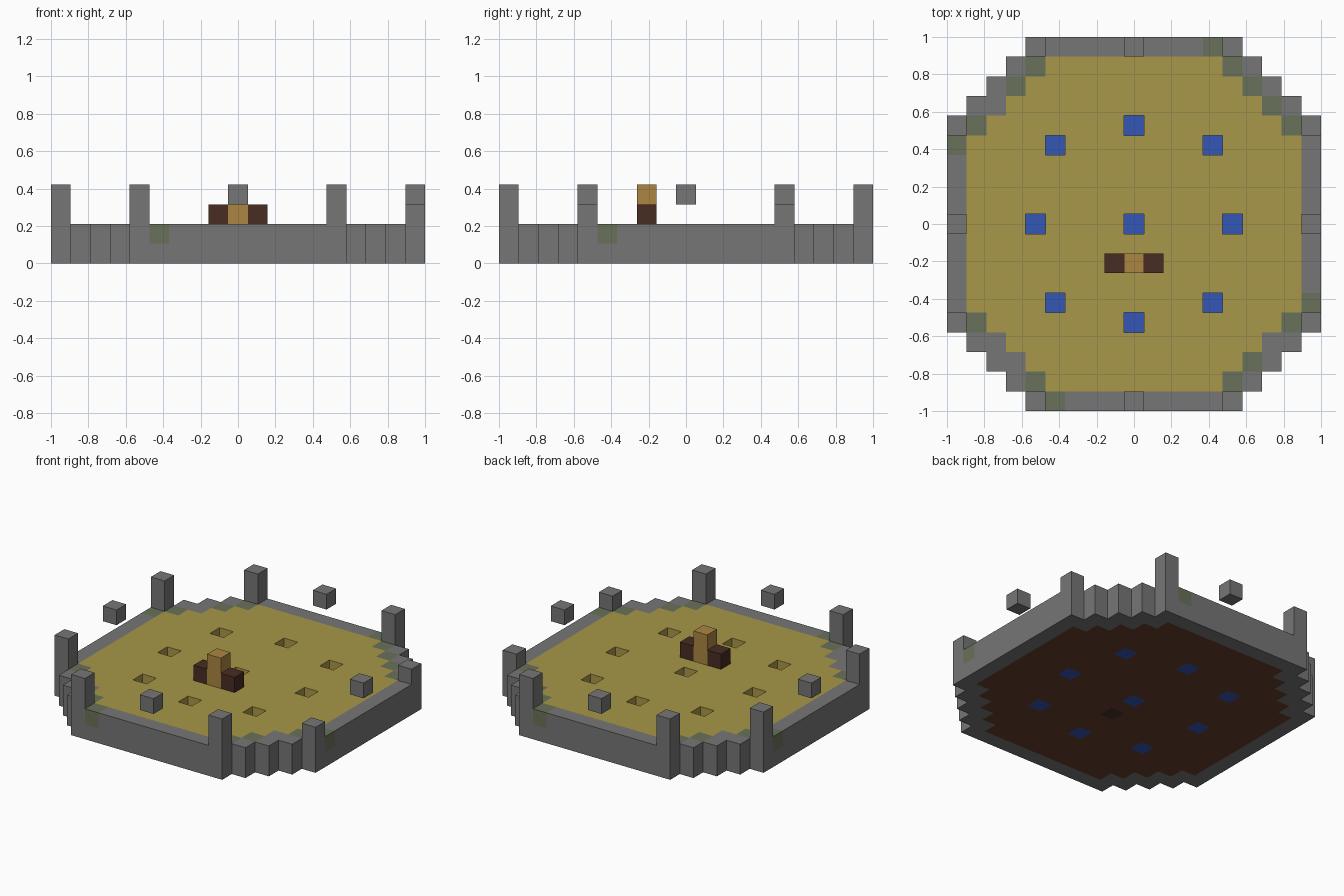
import bpy
import bmesh
import math
from mathutils import Vector

U = 2 / 19  # edge length of one block

cube = bpy.data.objects.get("Cube")
if cube:
    bpy.data.objects.remove(cube, do_unlink=True)


def material(name, rgb):
    """Flat colour given as 8-bit sRGB, stored as linear."""
    lin = [((c / 255 + 0.055) / 1.055) ** 2.4 for c in rgb]
    m = bpy.data.materials.new(name)
    m.use_nodes = True
    m.diffuse_color = (*lin, 1)
    bsdf = m.node_tree.nodes["Principled BSDF"]
    bsdf.inputs["Base Color"].default_value = (*lin, 1)
    bsdf.inputs["Roughness"].default_value = 0.9
    return m


STONE = material("grey stone", (118, 118, 118))
MOSS = material("mossy stone", (105, 113, 90))
SAND = material("sand", (168, 151, 72))
SOIL = material("brown soil", (102, 64, 45))
WATER = material("blue water", (53, 86, 180))
LOG = material("dark wood", (72, 44, 34))
TAN = material("tan wood", (172, 134, 66))


def mirrored(points):
    """All four sign combinations of each grid position."""
    return {(sx * x, sy * y) for x, y in points for sx in (1, -1) for sy in (1, -1)}


def stack(plan, *layers):
    return {(x, y, z) for x, y in plan for z in layers}


# Plan of the stepped ring and of everything inside it
quarter = [(n, 9) for n in range(6)] + [(9, n) for n in range(6)]
quarter += [(5, 8), (6, 8), (6, 7), (7, 7), (7, 6), (8, 6), (8, 5)]
ring = mirrored(quarter)
reach = {y: max(x for x, yy in ring if yy == y) for y in range(-9, 10)}
inside = {(x, y) for y in reach for x in range(-reach[y], reach[y] + 1)} - ring

# Pools sunk in the floor, and the centre figure
pools = mirrored([(0, 0), (5, 0), (0, 5), (4, 4)])
seat = (0, -2)

# Mossy blocks: four by rotation, eight by mirroring, a few strays
moss = {(4, 9), (-9, 4), (-4, -9), (9, -4)} | mirrored([(5, 8), (8, 5)])
moss |= {(-6, 7), (6, 7), (7, 6), (6, -7)}

# Pillars: the two on the +x side are one block shorter
pillar_plan = mirrored([(5, 9), (9, 5)])
pillars = stack(pillar_plan, 2) | stack({p for p in pillar_plan if p[0] != 9}, 3)

parts = [
    ("ring_wall", stack(ring, 0) | stack(ring - moss, 1) | pillars, STONE),
    ("mossy_blocks", stack(moss, 1), MOSS),
    ("floating_blocks", stack(mirrored([(0, 9), (9, 0)]), 3), STONE),
    ("sand_floor", stack(inside - pools, 1), SAND),
    ("soil_base", stack(inside - pools - {seat}, 0), SOIL),
    ("water_pools", stack(pools, 0), WATER),
    ("buried_log", stack({seat}, 0), LOG),
    ("side_logs", stack({(-1, -2), (1, -2)}, 2), LOG),
    ("centre_post", stack({seat}, 2, 3), TAN),
]
filled = set().union(*(cells for _, cells, _ in parts))


def build(name, cells, mat):
    """Mesh the outer faces of the blocks and merge flat areas."""
    bm = bmesh.new()
    for cell in sorted(cells):
        for axis in range(3):
            for sign in (1, -1):
                n = Vector((0, 0, 0))
                n[axis] = sign
                if tuple(int(c + d) for c, d in zip(cell, n)) in filled:
                    continue
                a, b = Vector((0, 0, 0)), Vector((0, 0, 0))
                a[(axis + 1) % 3] = 1
                b[(axis + 2) % 3] = sign
                mid = Vector(cell) + Vector((0, 0, 0.5)) + n / 2
                corners = (-a - b, a - b, a + b, b - a)
                bm.faces.new([bm.verts.new((mid + c / 2) * U) for c in corners])
    bmesh.ops.remove_doubles(bm, verts=bm.verts, dist=U / 100)
    bmesh.ops.dissolve_limit(bm, angle_limit=math.radians(1),
                             verts=bm.verts, edges=bm.edges)
    bmesh.ops.triangulate(bm, faces=[f for f in bm.faces if len(f.verts) > 4])
    mesh = bpy.data.meshes.new(name)
    bm.to_mesh(mesh)
    bm.free()
    mesh.materials.append(mat)
    bpy.context.collection.objects.link(bpy.data.objects.new(name, mesh))


for part in parts:
    build(*part)
